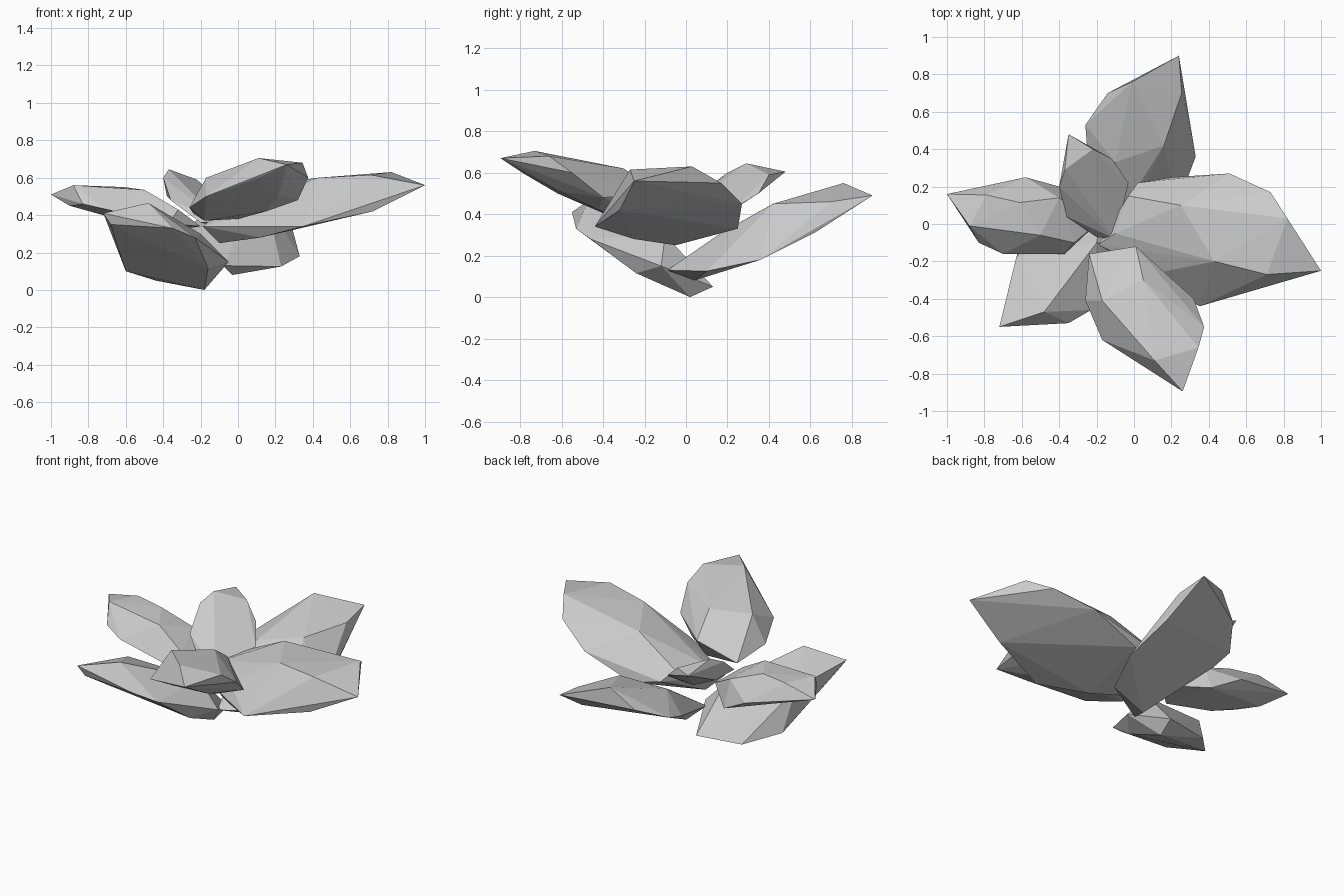
import bpy, bmesh

# one plain grey for the whole cluster
grey = bpy.data.materials.new("pale_grey")
grey.diffuse_color = (0.6, 0.6, 0.6, 1)


def petal(name, *corners):
    """Faceted solid petal: the convex hull of a few corner points."""
    bm = bmesh.new()
    for c in corners:
        bm.verts.new(c)
    bmesh.ops.convex_hull(bm, input=bm.verts[:])
    loose = [v for v in bm.verts if not v.link_faces]
    bmesh.ops.delete(bm, geom=loose, context='VERTS')
    bmesh.ops.recalc_face_normals(bm, faces=bm.faces[:])
    mesh = bpy.data.meshes.new(name)
    bm.to_mesh(mesh)
    bm.free()
    mesh.materials.append(grey)
    obj = bpy.data.objects.new(name, mesh)
    bpy.context.collection.objects.link(obj)
    return obj


# large petal on the right: tip, top rim, lower rim, root
petal("right_petal",
      (1.0, -.25, .56), (.82, .03, .63), (.73, .17, .55), (.25, .10, .575),
      (.43, -.20, .60), (.71, -.27, .615), (.51, .27, .45), (.20, .25, .33),
      (.02, .22, .37), (-.03, .15, .43), (.72, -.32, .42), (.35, -.44, .34),
      (.13, -.26, .42), (.12, -.25, .28), (-.10, -.05, .25), (-.10, -.05, .41),
      (-.19, -.11, .34))

# raised petal at the front
petal("front_petal",
      (.26, -.895, .67), (.345, -.66, .68), (.11, -.73, .705), (.375, -.55, .60),
      (.11, -.79, .60), (-.17, -.62, .50), (-.26, -.41, .44), (-.17, -.41, .60),
      (.05, -.30, .62), (-.24, -.16, .41), (.01, -.12, .50), (.14, -.25, .45),
      (.32, -.40, .48), (.22, -.61, .51), (.15, -.42, .42), (-.18, -.32, .37),
      (.0, -.2, .38))

# petal on the left
petal("left_petal",
      (-1.0, .16, .51), (-.88, -.01, .56), (-.79, .155, .555), (-.61, .115, .55),
      (-.50, -.06, .535), (-.58, .25, .41), (-.40, .20, .31), (-.40, .14, .47),
      (-.90, .03, .45), (-.83, -.10, .46), (-.70, -.16, .43), (-.37, -.16, .355),
      (-.32, -.10, .43), (-.20, .0, .34))

# low petal at the front left, touching the ground
petal("low_front_left_petal",
      (-.72, -.55, .41), (-.48, -.47, .465), (-.68, -.53, .35), (-.46, -.50, .32),
      (-.35, -.53, .33), (-.23, -.46, .28), (-.63, -.18, .35), (-.60, -.09, .10),
      (-.44, .08, .05), (-.16, .13, .05), (-.18, .02, .0), (-.16, -.24, .115),
      (-.05, -.12, .15), (-.20, -.10, .30))

# low petal at the back
petal("low_back_petal",
      (.24, .90, .49), (-.01, .76, .55), (-.14, .70, .42), (-.26, .53, .34),
      (-.25, .40, .30), (-.10, .33, .40), (.16, .42, .45), (.255, .70, .46),
      (.28, .62, .31), (.33, .36, .18), (.23, .10, .125), (-.03, .04, .08),
      (-.08, -.09, .13), (.0, .17, .31))

# small upright petal at the back left
petal("small_back_left_petal",
      (-.35, .48, .605), (-.37, .29, .645), (-.40, .20, .60), (-.22, .40, .59),
      (-.12, .35, .50), (-.03, .22, .42), (-.10, -.08, .37), (-.20, -.07, .36),
      (-.36, .04, .48), (-.38, .25, .50), (-.12, .10, .34))
